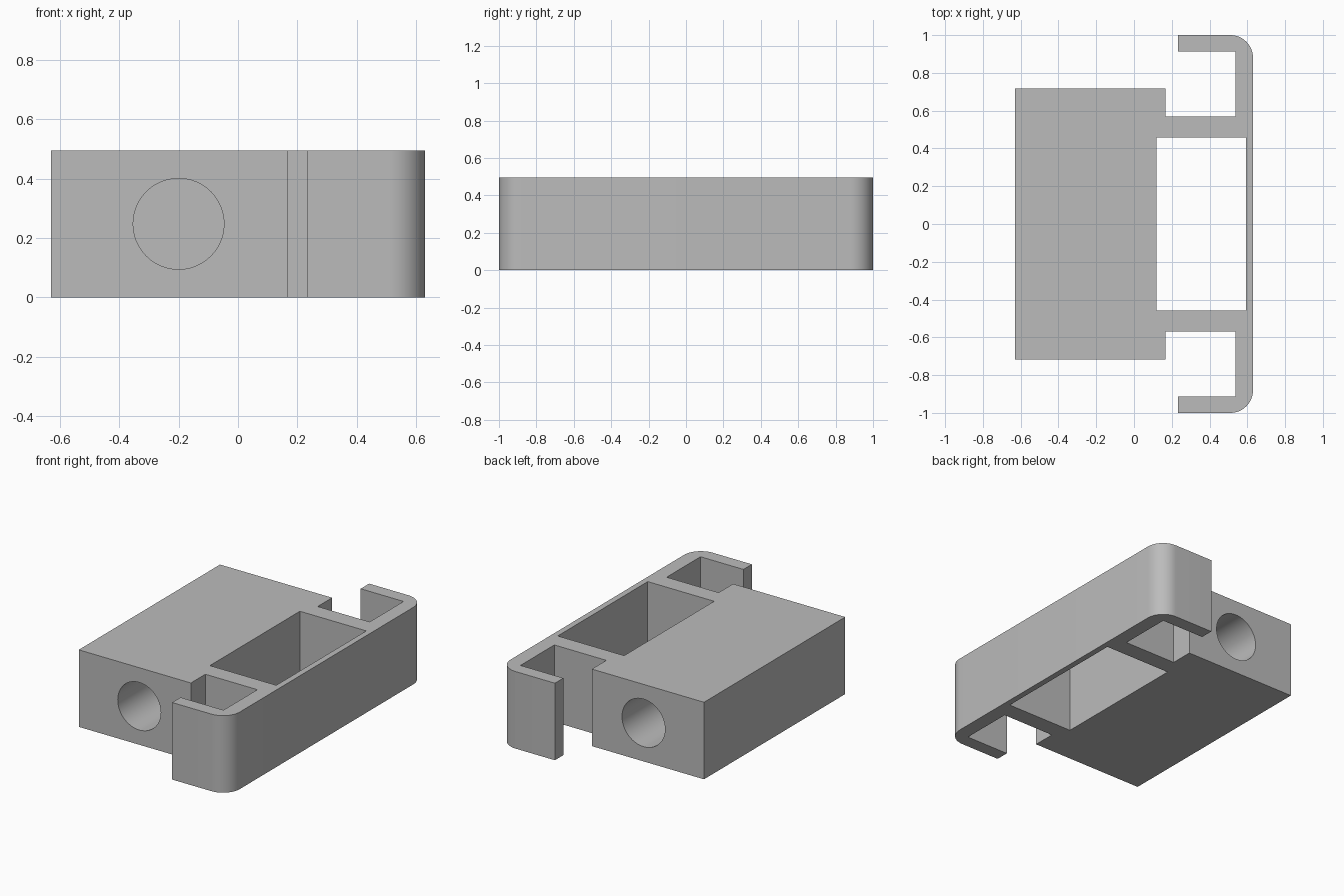
import bpy, bmesh, math
from mathutils import Matrix

cube = bpy.data.objects.get("Cube")
if cube:
    bpy.data.objects.remove(cube, do_unlink=True)

HEIGHT = 0.495
END_X = 0.63
CORNER = 0.12
BORE_RADIUS = 0.153
BORE_DEPTH = 0.45
BLOCK_END = 0.717

grey = bpy.data.materials.new("plain grey")
grey.use_nodes = True
colour = (0.5, 0.5, 0.5, 1)
grey.diffuse_color = colour
grey.node_tree.nodes["Principled BSDF"].inputs["Base Color"].default_value = colour


def mesh_object(name, bm):
    mesh = bpy.data.meshes.new(name)
    bm.to_mesh(mesh)
    bm.free()
    mesh.materials.append(grey)
    obj = bpy.data.objects.new(name, mesh)
    bpy.context.collection.objects.link(obj)
    return obj


def add_loop(bm, points):
    verts = [bm.verts.new((x, y, 0)) for x, y in points]
    for a, b in zip(verts, verts[1:] + verts[:1]):
        bm.edges.new((a, b))


# Half outline: block, web, hooked lip and rounded corner
half = [(-END_X, BLOCK_END), (0.167, BLOCK_END), (0.167, 0.57), (0.537, 0.57),
        (0.537, 0.914), (0.232, 0.914), (0.232, 1)]
steps = 12
for i in range(steps + 1):
    a = math.pi / 2 * (1 - i / steps)
    half.append((END_X - CORNER + CORNER * math.cos(a),
                 1 - CORNER + CORNER * math.sin(a)))
outline = half + [(x, -y) for x, y in reversed(half)]
window = [(0.12, 0.457), (0.592, 0.457), (0.592, -0.457), (0.12, -0.457)]

# Clip body: outline with a window, extruded upward
bm = bmesh.new()
add_loop(bm, outline)
add_loop(bm, window)
bmesh.ops.triangle_fill(bm, use_beauty=True, use_dissolve=False, edges=bm.edges[:])
result = bmesh.ops.extrude_face_region(bm, geom=bm.faces[:])
top = [v for v in result["geom"] if isinstance(v, bmesh.types.BMVert)]
bmesh.ops.translate(bm, verts=top, vec=(0, 0, HEIGHT))
bmesh.ops.recalc_face_normals(bm, faces=bm.faces[:])
body = mesh_object("clip_body", bm)

# Blind bores in both ends of the block
for side in (-1, 1):
    bm = bmesh.new()
    place = (Matrix.Translation((-0.2, side * BLOCK_END, HEIGHT / 2))
             @ Matrix.Rotation(math.pi / 2, 4, "X"))
    bmesh.ops.create_cone(bm, cap_ends=True, segments=48, radius1=BORE_RADIUS,
                          radius2=BORE_RADIUS, depth=2 * BORE_DEPTH, matrix=place)
    cutter = mesh_object("bore_cutter", bm)
    cutter.hide_render = True
    cut = body.modifiers.new("bore", "BOOLEAN")
    cut.operation = "DIFFERENCE"
    cut.solver = "EXACT"
    cut.object = cutter
    bpy.context.view_layer.objects.active = body
    bpy.ops.object.modifier_apply(modifier=cut.name)
    bpy.data.objects.remove(cutter, do_unlink=True)

# Smooth bores and corners, crisp edges elsewhere
bpy.ops.object.select_all(action="DESELECT")
body.select_set(True)
bpy.context.view_layer.objects.active = body
bpy.ops.object.shade_smooth_by_angle(angle=math.radians(30))
